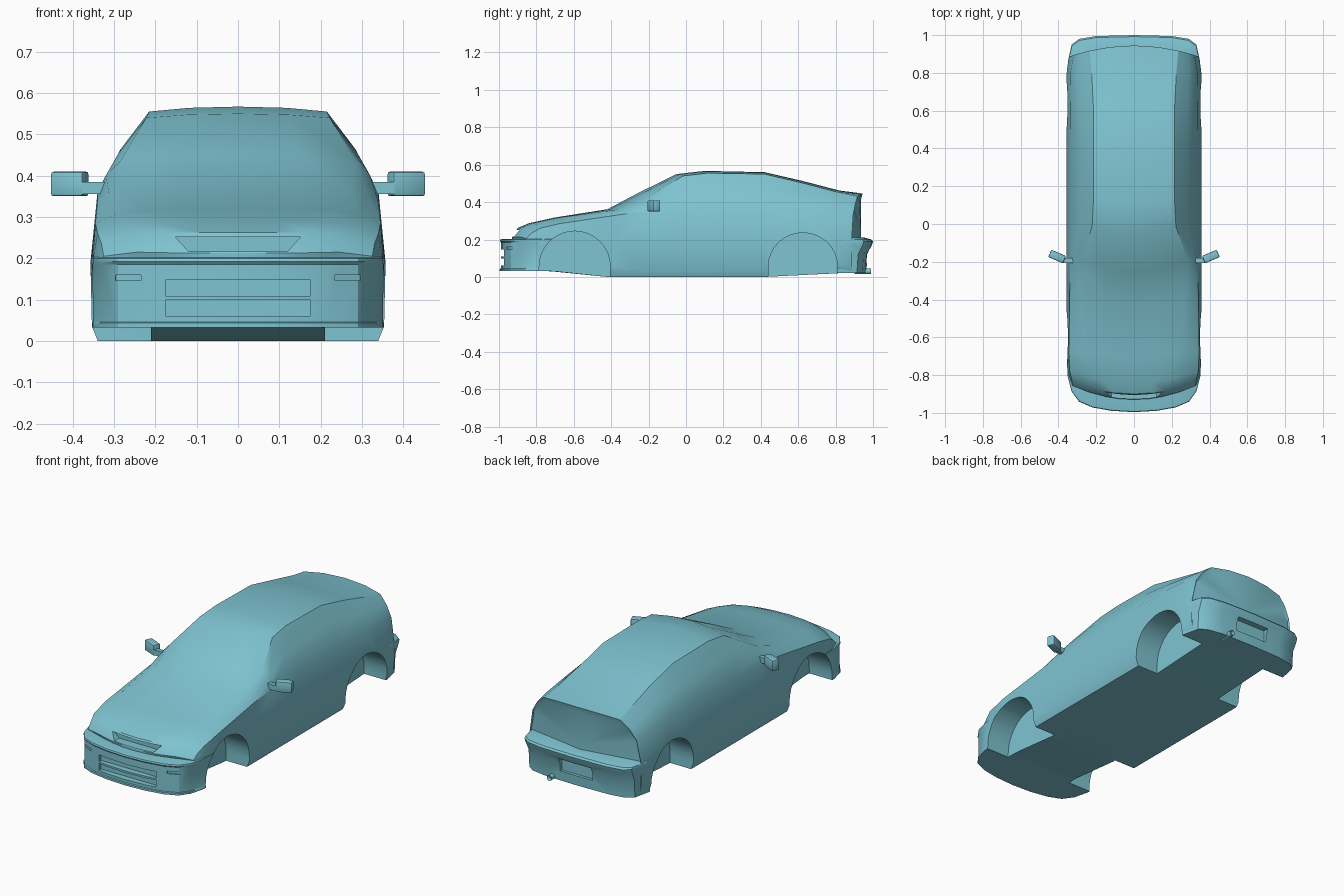
import bpy, bmesh, math
from mathutils import Matrix, Vector

old = bpy.data.objects.get("Cube")
if old:
    bpy.data.objects.remove(old, do_unlink=True)

paint = bpy.data.materials.new("teal paint")
paint.use_nodes = True
TEAL = (0.21, 0.55, 0.64, 1)
paint.diffuse_color = TEAL
paint.node_tree.nodes["Principled BSDF"].inputs["Base Color"].default_value = TEAL


def finish(bm, name):
    bmesh.ops.recalc_face_normals(bm, faces=bm.faces[:])
    mesh = bpy.data.meshes.new(name)
    bm.to_mesh(mesh)
    bm.free()
    mesh.materials.append(paint)
    ob = bpy.data.objects.new(name, mesh)
    bpy.context.collection.objects.link(ob)
    return ob


def loft(rings, name, caps):
    """Skin closed rings; each cap fans out from a centre point."""
    bm = bmesh.new()
    rows = [[bm.verts.new(p) for p in ring] for ring in rings]
    n = len(rows[0])
    for a, b in zip(rows, rows[1:]):
        for i in range(n):
            j = (i + 1) % n
            bm.faces.new((a[i], a[j], b[j], b[i]))
    for row, centre in zip((rows[0], rows[-1]), caps):
        c = bm.verts.new(centre)
        for i in range(n):
            bm.faces.new((row[i], row[(i + 1) % n], c))
    return finish(bm, name)


def box(name, centre, size, turn=0, bevel=0):
    bm = bmesh.new()
    bmesh.ops.create_cube(bm, size=1, matrix=Matrix.Translation(centre)
                          @ Matrix.Rotation(turn, 4, 'Z') @ Matrix.Diagonal((*size, 1)))
    if bevel:
        bmesh.ops.bevel(bm, geom=bm.edges[:], offset=bevel, segments=2,
                        profile=0.5, affect='EDGES')
    return finish(bm, name)


def prism(name, outline, shift):
    """Extrude a flat outline of 3D points along a vector."""
    bm = bmesh.new()
    face = bm.faces.new([bm.verts.new(p) for p in outline])
    new = bmesh.ops.extrude_face_region(bm, geom=[face])["geom"]
    bmesh.ops.translate(bm, vec=shift, verts=[v for v in new if isinstance(v, bmesh.types.BMVert)])
    return finish(bm, name)


def cut(ob, cutters):
    for c in cutters:
        c.hide_render = True
        mod = ob.modifiers.new("cut", 'BOOLEAN')
        mod.operation, mod.solver, mod.object = 'DIFFERENCE', 'EXACT', c
        bpy.context.view_layer.objects.active = ob
        bpy.ops.object.modifier_apply(modifier=mod.name)


def smooth(ob, angle=28):
    bpy.ops.object.select_all(action='DESELECT')
    ob.select_set(True)
    bpy.context.view_layer.objects.active = ob
    bpy.ops.object.shade_smooth_by_angle(angle=math.radians(angle))


# Body shell: y, bow, floor z, width, shoulder x z, roof edge x z, crown z
STATIONS = [
    (-.93, .7, .038, .335, .325, .205, .15, .213, .213),
    (-.90, .7, .038, .342, .33, .235, .17, .262, .262),
    (-.84, .5, .038, .352, .34, .26, .19, .287, .287),
    (-.70, .2, .028, .356, .345, .285, .23, .316, .318),
    (-.42, .7, 0, .357, .34, .335, .27, .36, .362),
    (-.25, .7, 0, .357, .34, .355, .285, .435, .452),
    (-.05, .7, 0, .357, .34, .36, .222, .54, .55),
    (.10, .3, 0, .357, .34, .36, .215, .555, .567),
    (.42, 0, 0, .357, .34, .36, .215, .55, .56),
    (.62, 0, .01, .357, .338, .36, .215, .503, .514),
    (.82, -.1, .02, .356, .335, .35, .225, .452, .462),
    (.945, -.5, .025, .345, .32, .33, .235, .43, .446),
    (.935, -.5, .025, .343, .315, .32, .225, .40, .412),
]


def section(y, bow, floor, w, sx, sz, rx, rz, top):
    half = [(w * .95, floor), (w * .99, floor + .035), (w, .19), (sx, sz),
            ((sx + rx) / 2 + .007, (sz + rz) / 2 + .006), (rx, rz),
            (rx * .55, rz + (top - rz) * .75)]

    def place(x, z):
        # between the axles only the upper body is bowed
        k = min(1, max(0, (z - .1) / .2)) if abs(y) < .6 else 1
        return (x, y + bow * k * x * x, z)
    return ([place(0, floor)] + [place(x, z) for x, z in half] + [place(0, top)]
            + [place(-x, z) for x, z in reversed(half)])


body = loft([section(*s) for s in STATIONS], "body_shell",
            [(0, -.93, .12), (0, .935, .24)])


# Bumpers: plan outline stacked in layers of (z, inset)
def bumper(name, plan, layers):
    sign = 1 if plan[0][1] > 0 else -1
    outline = plan + [(-x, y) for x, y in reversed(plan[1:])]
    rings = [[(x * (1 - .4 * d), y - sign * d, z) for x, y in outline] for z, d in layers]
    return loft(rings, name, [(0, sign * .8, layers[0][0]), (0, sign * .8, layers[-1][0])])


front_bumper = bumper(
    "front_bumper",
    [(0, -.99), (.12, -.983), (.22, -.965), (.29, -.935), (.33, -.88), (.35, -.8), (.357, -.67)],
    [(.032, -.006), (.043, -.006), (.046, 0), (.185, 0), (.192, -.006), (.2, -.003), (.203, .012)])
rear_bumper = bumper(
    "rear_bumper",
    [(0, 1), (.2, .995), (.29, .98), (.33, .95), (.35, .86), (.358, .68)],
    [(.02, .036), (.12, .03), (.17, .006), (.19, 0), (.2, .008), (.21, .045)])


# Wheel wells
def well(side, cy, reach, top):
    base = .055
    pts = [(cy - reach, -.1)]
    for i in range(17):
        a = math.pi * (1 - i / 16)
        pts.append((cy + reach * math.cos(a), base + (top - base) * math.sin(a)))
    pts.append((cy + reach, -.1))
    return prism("well_cutter", [(side * .21, y, z) for y, z in pts], Vector((side * .4, 0, 0)))


front_wells = [well(s, -.595, .19, .245) for s in (1, -1)]
rear_wells = [well(s, .625, .185, .236) for s in (1, -1)]

# Bonnet intake, bumper slots, fog lamp pockets and plate recess
intake = prism("intake_cutter", [(-.12, -.875, .217), (.12, -.875, .217),
                                 (.152, -.875, .252), (-.152, -.875, .252)], Vector((0, -.2, 0)))
slots = [box("slot_cutter", (0, -1.03, z), (.35, .15, .038)) for z in (.08, .128)]
pockets = [box("pocket_cutter", (s * .275, -.965, .153), (.07, .06, .014), s * .4)
           for s in (1, -1)]
plate = box("plate_cutter", (0, 1.0, .112), (.2, .1, .075))

cut(body, front_wells + rear_wells + [intake])
cut(front_bumper, front_wells + slots + pockets)
cut(rear_bumper, rear_wells + [plate])
for c in front_wells + rear_wells + slots + pockets + [intake, plate]:
    bpy.data.objects.remove(c, do_unlink=True)
for part in (body, front_bumper, rear_bumper):
    smooth(part)

# Door mirrors on short arms
for s, label in ((1, "left"), (-1, "right")):
    smooth(box(label + "_mirror", (s * .407, -.172, .38), (.085, .042, .059), s * .4, .006))
    box(label + "_mirror_arm", (s * .35, -.193, .37), (.06, .025, .03))

# Exhaust tip
bm = bmesh.new()
bmesh.ops.create_cone(bm, cap_ends=True, segments=16, radius1=.015, radius2=.015, depth=.09,
                      matrix=Matrix.Translation((.15, .945, .03)) @ Matrix.Rotation(math.pi / 2, 4, 'X'))
end = max(bm.faces, key=lambda f: f.calc_center_median().y)
bmesh.ops.inset_region(bm, faces=[end], thickness=.003)
bmesh.ops.translate(bm, verts=end.verts[:], vec=(0, -.02, 0))
smooth(finish(bm, "exhaust_tip"))
